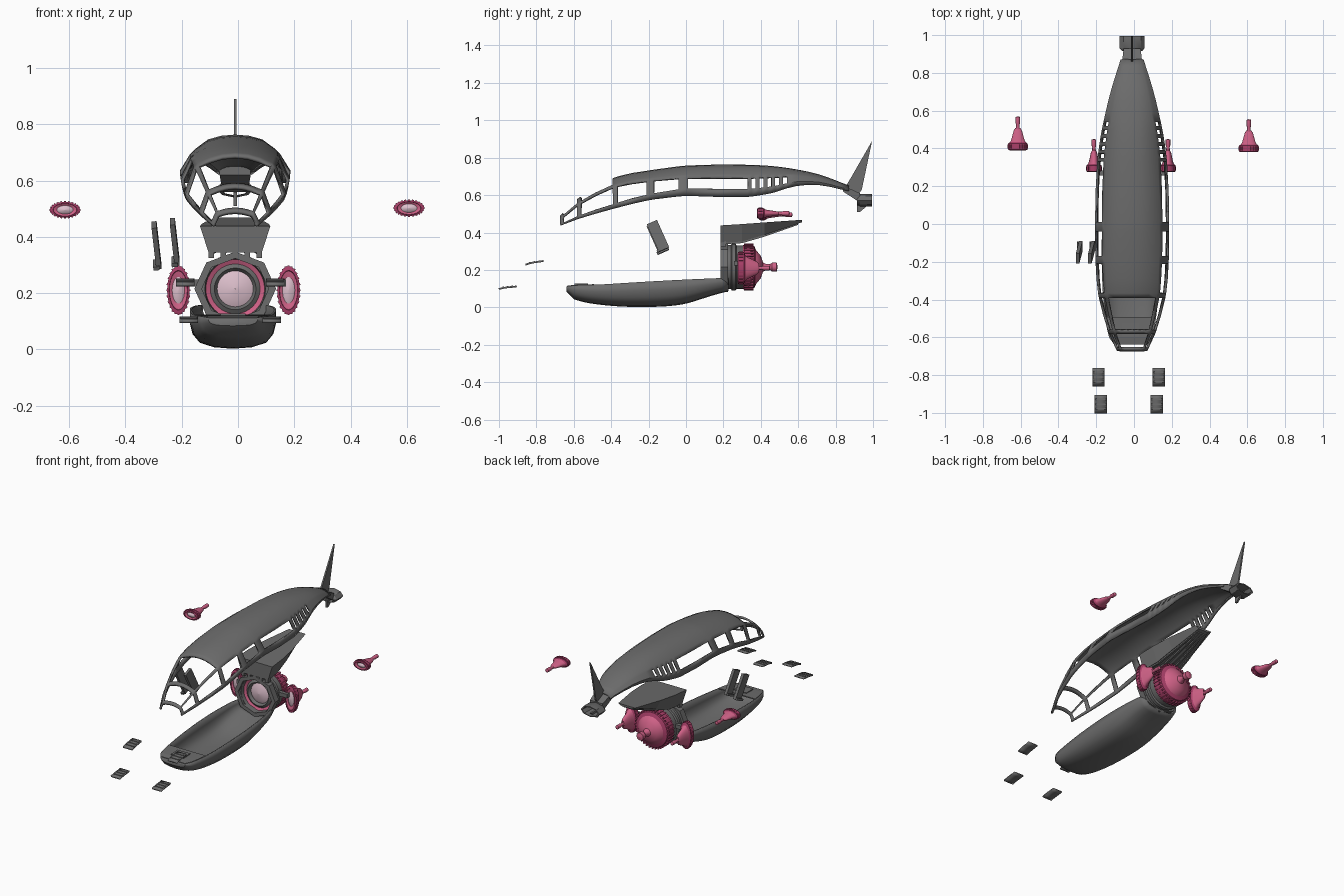
import bpy, bmesh, math
from mathutils import Matrix, Vector

if "Cube" in bpy.data.objects:
    bpy.data.objects.remove(bpy.data.objects["Cube"])


def material(name, rgb):
    m = bpy.data.materials.new(name)
    m.use_nodes = True
    m.diffuse_color = (*rgb, 1)
    m.node_tree.nodes["Principled BSDF"].inputs["Base Color"].default_value = (*rgb, 1)
    return m


GREY = material("hull grey", (.15, .15, .15))
PINK = material("pink", (.62, .12, .24))
CRIMSON = material("dark pink", (.40, .05, .14))
PALE = material("pale pink", (.72, .52, .60))
CX = -.01


def finish(name, bm, mat, smooth=True, thick=0):
    bmesh.ops.recalc_face_normals(bm, faces=bm.faces)
    me = bpy.data.meshes.new(name)
    bm.to_mesh(me)
    bm.free()
    me.materials.append(mat)
    ob = bpy.data.objects.new(name, me)
    bpy.context.collection.objects.link(ob)
    if thick:
        mod = ob.modifiers.new("thickness", "SOLIDIFY")
        mod.thickness = thick
        mod.offset = 0
    if smooth:
        bpy.ops.object.select_all(action="DESELECT")
        ob.select_set(True)
        bpy.context.view_layer.objects.active = ob
        bpy.ops.object.shade_smooth_by_angle(angle=math.radians(35))
    return ob


def loft(name, sections, mat, closed=False, caps=(), skip=None, thick=0, smooth=True):
    bm = bmesh.new()
    rows = [[bm.verts.new(p) for p in s] for s in sections]
    n = len(rows[0])
    for i in range(len(rows) - 1):
        for j in range(n if closed else n - 1):
            if skip and skip(i, j):
                continue
            k = (j + 1) % n
            bm.faces.new((rows[i][j], rows[i][k], rows[i + 1][k], rows[i + 1][j]))
    for c in caps:
        bm.faces.new(rows[c])
    bmesh.ops.delete(bm, geom=[v for v in bm.verts if not v.link_faces], context="VERTS")
    return finish(name, bm, mat, smooth, thick)


def lathe(name, profile, centre, mat, sx=1, sz=1, segs=32, closed=False):
    """Spin (radius, y) points about an axis along y."""
    prof = profile + profile[:1] if closed else profile
    secs = [[(centre[0] + sx * r * math.cos(a), centre[1] + y, centre[2] + sz * r * math.sin(a))
             for a in (math.tau * i / segs for i in range(segs))]
            for r, y in ((max(r, .0005), y) for r, y in prof)]
    return loft(name, secs, mat, closed=True)


def box(name, centre, size, mat, rot=None):
    bm = bmesh.new()
    m = Matrix.Translation(centre) @ (rot or Matrix()) @ Matrix.Diagonal((*size, 1))
    bmesh.ops.create_cube(bm, size=1, matrix=m)
    return finish(name, bm, mat, False)


def teeth(name, centre, rx, rz, depth, count, size):
    """Ring of small blocks around a rim."""
    bm = bmesh.new()
    for i in range(count):
        a = math.tau * i / count
        p = Vector(centre) + Vector((rx * math.cos(a), 0, rz * math.sin(a)))
        turn = Matrix.Rotation(-a, 4, "Y")
        bmesh.ops.create_cube(bm, size=1, matrix=Matrix.Translation(p) @ turn
                              @ Matrix.Diagonal((size, depth, size, 1)))
    return finish(name, bm, CRIMSON, False)


def track(keys, y):
    """Smooth interpolation through (y, value...) keys."""
    n = len(keys)
    i = max(k for k in range(n - 1) if k == 0 or keys[k][0] <= y)
    a, b = keys[i], keys[i + 1]
    p, q = keys[max(i - 1, 0)], keys[min(i + 2, n - 1)]
    h = b[0] - a[0]
    t = min(max((y - a[0]) / h, 0), 1)
    out = []
    for c in range(1, len(a)):
        m0 = (b[c] - p[c]) / (b[0] - p[0]) * h
        m1 = (q[c] - a[c]) / (q[0] - a[0]) * h
        out.append(a[c] * (2*t**3 - 3*t*t + 1) + m0 * (t**3 - 2*t*t + t)
                   + b[c] * (3*t*t - 2*t**3) + m1 * (t**3 - t*t))
    return out


# Upper fuselage: half width, belt height, crown height
body = [(-.67, .075, .438, .485), (-.57, .12, .475, .58), (-.38, .172, .53, .688),
        (-.19, .188, .575, .727), (.02, .19, .597, .753), (.28, .183, .588, .757),
        (.45, .163, .61, .75), (.58, .137, .648, .733), (.71, .105, .655, .705),
        (.87, .055, .622, .645)]
panes = [(-.655, -.58), (-.56, -.39), (-.365, -.21), (-.17, -.04), (.01, .17), (.17, .33)]
panes += [(.35 + .042 * i, .372 + .042 * i) for i in range(5)]
ys = sorted({y for p in panes for y in p} | {-.67, -.48, -.29, .59, .65, .71, .77, .82, .87})


def body_section(y):
    w, b, t = track(body, y)
    f = min(max((y + .4) / .4, 0), 1)
    half = [(.97, 0), (1, .15 + .1 * f), (.82, .72 - .12 * f), (.74, .79 - .09 * f),
            (.5, .9), (.26, .975)]
    pts = half + [(0, 1)] + [(-x, z) for x, z in reversed(half)]
    return [(CX + x * w, y, b + z * (t - b)) for x, z in pts]


def is_window(i, j):
    mid = (ys[i] + ys[i + 1]) / 2
    rows = (1, 10) if mid > -.38 else (1, 3, 4, 5, 6, 7, 8, 10)
    return j in rows and any(a < mid < b for a, b in panes)


loft("upper_fuselage", [body_section(y) for y in ys], GREY, skip=is_window, thick=.012)

# Tail fin, tail nozzle and lower rudder
def blade(name, outline, width):
    loft(name, [[(CX + s * width, y, z) for y, z in outline] for s in (-.5, .5)],
         GREY, closed=True, caps=(0, 1), smooth=False)


blade("tail_fin", [(.85, .64), (.88, .69), (.995, .89), (.94, .63), (.92, .6)], .01)
blade("lower_rudder", [(.915, .56), (.99, .56), (.93, .51), (.915, .51)], .012)
lathe("tail_nozzle", [(.052, 0), (.066, .015), (.066, .08), (.055, .08), (.05, .01)],
      (CX, .915, .572), GREY, sz=.5, segs=8, closed=True)
loft("tail_boom", [[(CX + x * w, y, z + k * h) for x, k in ((1, -1), (1, 1), (-1, 1), (-1, -1))]
                   for y, w, z, h in ((.84, .055, .635, .016), (.93, .045, .585, .025))],
     GREY, closed=True, caps=(0, 1), smooth=False)

# Lower hull: open tub with a closed nose
hull = [(-.635, .085, .085, .112), (-.6, .11, .048, .117), (-.46, .135, .018, .122),
        (-.25, .148, .006, .135), (-.03, .147, .018, .147), (.15, .13, .07, .155),
        (.225, .11, .09, .158)]


def hull_section(y):
    w, b, t = track(hull, y)
    half = [(1, 1), (1, .65), (.94, .38), (.78, .16), (.45, .04)]
    pts = half + [(0, 0)] + [(-x, z) for x, z in reversed(half)]
    return [(-.018 + x * w, y, b + z * (t - b)) for x, z in pts]


hull_ys = [-.635 + .86 * i / 24 for i in range(25)]
loft("lower_hull", [hull_section(y) for y in hull_ys], GREY, caps=(0,), thick=.008)
deck = [hull_section(y) for y in hull_ys[:5]]
loft("nose_deck", [[s[0], s[-1]] for s in deck], GREY, thick=.006, smooth=False)
box("nose_hatch", (-.018, -.56, .123), (.09, .07, .008), GREY)

# Engine cowl: tapering ribbed wedge
cowl = []
for y, wt, wb, top, bottom in ((.185, .125, .095, .438, .345), (.3, .12, .085, .445, .352),
                               (.42, .105, .07, .454, .388), (.62, .06, .035, .468, .455)):
    cowl.append([(CX + s * w, y, z) for s, w, z in
                 ((1, wt, top), (1, wb, bottom), (-1, wb, bottom), (-1, wt, top))])
loft("engine_cowl", cowl, GREY, closed=True, caps=(0, -1), smooth=False)
for i in range(5):
    s = (i - 2) / 2
    loft("cowl_rib", [[(CX + s * w + d, y, z + e) for d, e in ((-.006, 0), (.006, 0), (.006, -.01), (-.006, -.01))]
                      for y, w, z in ((.19, .085, .347), (.3, .075, .353), (.42, .06, .388), (.6, .03, .451))],
         GREY, closed=True, caps=(0, -1), smooth=False)
    box("cowl_claw", (CX + s * .085, .2, .345), (.02, .03, .04), GREY)

# Main engine housing, a hollow ring stack
E = (CX, 0, .215)
lathe("engine_mount", [(.108, .185), (.132, .185), (.132, .225), (.108, .225)], E, GREY,
      sx=1.1, segs=8, closed=True)
lathe("engine_casing", [(.108, .2), (.118, .2), (.118, .24), (.125, .245), (.125, .265),
                        (.116, .27), (.116, .31), (.1, .31), (.1, .25)], E, GREY, closed=True)
lathe("intake_ring", [(.088, .23), (.109, .22), (.109, .3), (.088, .3)], E, PINK, closed=True)
lathe("inner_ring", [(.064, .235), (.074, .22), (.089, .23), (.089, .3), (.064, .3)], E, GREY, closed=True)
lathe("engine_core", [(0, .225), (.04, .229), (.065, .24), (.065, .3)], E, PALE)
lathe("engine_flange", [(.1, .3), (.118, .305), (.122, .335), (.112, .365), (.09, .375), (.08, .34)],
      E, CRIMSON, closed=True)
teeth("flange_teeth", (CX, .335, .215), .12, .12, .05, 36, .01)
lathe("engine_cone", [(.1, .35), (.09, .375), (.06, .4), (.025, .412), (.016, .43),
                      (.016, .45), (.024, .46), (.024, .485), (0, .49)], E, PINK)
for side in (-1, 1):
    box("pod_strut", (CX + side * .145, .27, .235), (.07, .025, .025), GREY)


# Thruster pods: toothed rim, tapered body, rear rod
def pod(label, x, y, z, rx, rz, length):
    c = (x, y, z)
    L = length
    lathe(label + "_rim", [(.82, 0), (1, .02 * L), (1, .2 * L), (.8, .24 * L), (.72, .1 * L)],
          c, CRIMSON, rx, rz, 24, True)
    teeth(label + "_teeth", (x, y + .11 * L, z), rx * .98, rz * .98, .12 * L, 24, .007)
    lathe(label + "_ring", [(.55, .05 * L), (.82, .02 * L), (.82, .1 * L), (.55, .1 * L)],
          c, PINK, rx, rz, 24, True)
    lathe(label + "_face", [(0, .02 * L), (.35, .035 * L), (.56, .07 * L)], c, PALE, rx, rz, 24)
    lathe(label + "_body", [(.85, .2 * L), (.66, .32 * L), (.42, .58 * L), (.25, .66 * L)],
          c, PINK, rx, rz, 24)
    lathe(label + "_rod", [(.0, .5 * L), (.011, .5 * L), (.009, .75 * L), (.012, .8 * L),
                           (.012, .98 * L), (0, L)], c, PINK, segs=12)


pod("right_wing_pod", -.615, .39, .496, .052, .028, .18)
pod("left_wing_pod", .608, .38, .502, .052, .028, .175)
pod("right_side_pod", -.212, .275, .21, .04, .086, .175)
pod("left_side_pod", .18, .275, .21, .04, .086, .175)

# Two slanted door panels
for x, z in ((-.29, .37), (-.225, .382)):
    tilt = Matrix.Rotation(math.radians(24), 4, "X") @ Matrix.Rotation(math.radians(-6), 4, "Y")
    box("door_panel", (x, -.15, z), (.018, .06, .16), GREY, tilt)
    box("door_foot", (x, -.125, z - .07), (.022, .065, .014), GREY, tilt)

# Four loose curved plates ahead of the nose
for x, y, z, rise in ((-.188, -.81, .238, .01), (.132, -.81, .238, .01),
                      (-.175, -.953, .105, .007), (.12, -.953, .105, .007)):
    arc = [(-.048, -rise), (-.025, -.2 * rise), (0, .3 * rise), (.025, .6 * rise), (.048, rise)]
    loft("loose_plate", [[(x + s * .033, y + dy, z + dz) for dy, dz in arc] for s in (-1, 1)],
         GREY, thick=.009)
    for dy, dz in arc[1:4]:
        box("plate_ridge", (x, y + dy, z + dz + .004), (.06, .008, .006), GREY)
